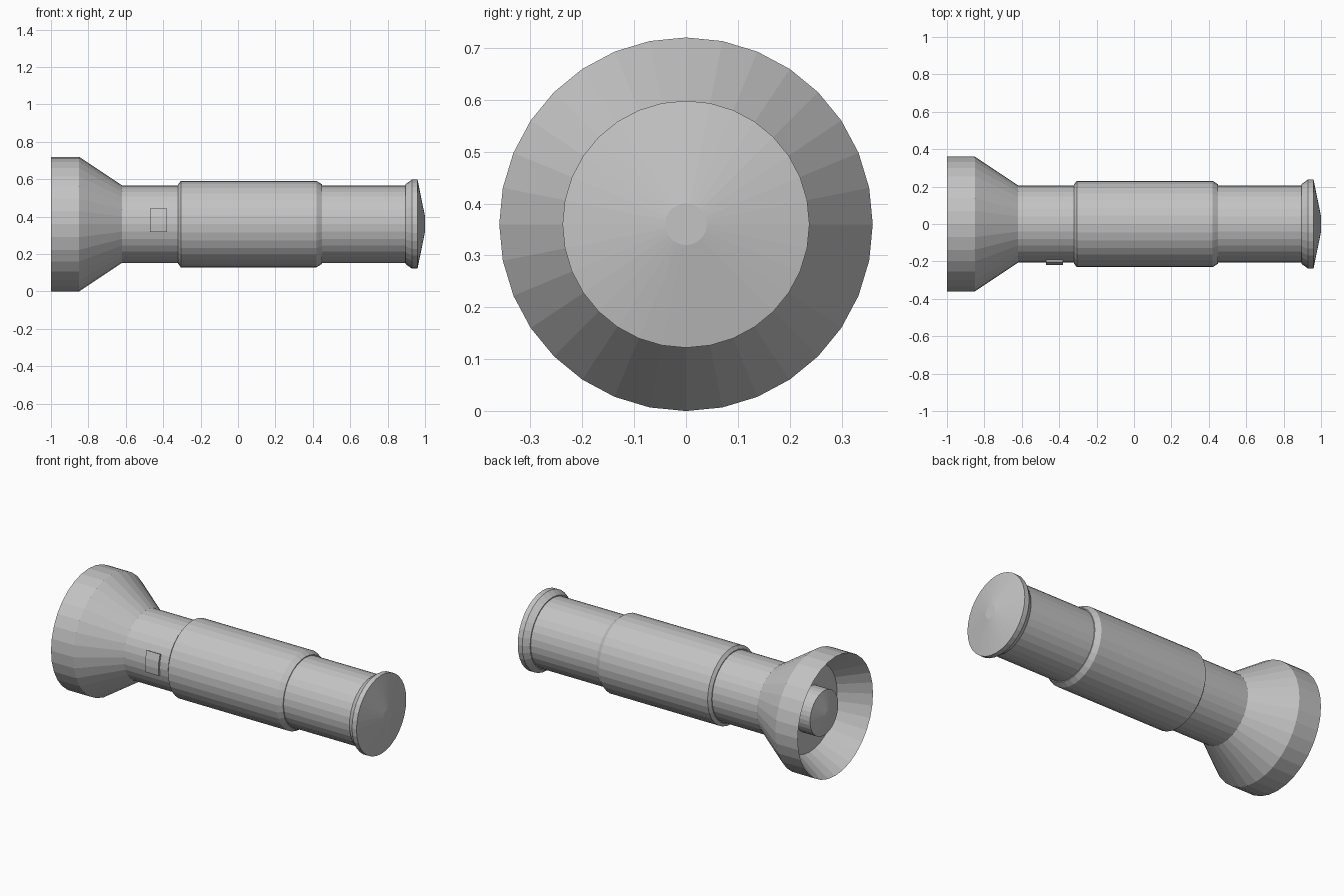
import bpy, bmesh, math

if "Cube" in bpy.data.objects:
    bpy.data.objects.remove(bpy.data.objects["Cube"])

N = 32          # sides of every round part
ZC = 0.36       # height of the long axis
grey = bpy.data.materials.new("plain grey")
grey.diffuse_color = (0.55, 0.55, 0.55, 1)
grey.use_nodes = True
grey.node_tree.nodes["Principled BSDF"].inputs["Base Color"].default_value = grey.diffuse_color


def finish(name, bm):
    bmesh.ops.recalc_face_normals(bm, faces=bm.faces)
    me = bpy.data.meshes.new(name)
    bm.to_mesh(me)
    bm.free()
    me.materials.append(grey)
    ob = bpy.data.objects.new(name, me)
    bpy.context.collection.objects.link(ob)
    return ob


def point(x, r, a):
    """Point at angle a from the front (-y) direction, turning upwards."""
    return (x, -r * math.cos(a), ZC + r * math.sin(a))


def lathe(name, profile):
    """Revolve (x, radius) points around the x axis and cap both ends."""
    bm = bmesh.new()
    rings = [[bm.verts.new(point(x, r, 2 * math.pi * i / N)) for i in range(N)]
             for x, r in profile]
    for a, b in zip(rings, rings[1:]):
        for i in range(N):
            j = (i + 1) % N
            bm.faces.new((a[i], a[j], b[j], b[i]))
    bm.faces.new(rings[0])
    bm.faces.new(rings[-1])
    return finish(name, bm)


# Head, neck and tube, starting at the reflector floor inside the head
lathe("head_and_tube", [(-0.83, 0.26), (-1.0, 0.36), (-0.85, 0.36),
                        (-0.62, 0.207), (0.90, 0.207)])

# Thicker grip sleeve with chamfered ends
lathe("grip_sleeve", [(-0.32, 0.212), (-0.306, 0.231),
                      (0.42, 0.231), (0.45, 0.212)])

# Flared tail cap with a shallow pointed end
lathe("tail_cap", [(0.895, 0.213), (0.93, 0.238), (0.96, 0.238), (1.0, 0.04)])

# Bulb standing on the reflector floor
lathe("bulb", [(-0.82, 0.135), (-0.925, 0.135), (-0.95, 0.022)])

# Switch: three raised facets on the front of the neck
bm = bmesh.new()
angles = [2 * math.pi * i / N for i in (-1, 0, 1, 2)]
rows = [[[bm.verts.new(point(x, r, a)) for a in angles] for x in (-0.47, -0.38)]
        for r in (0.200, 0.219)]
(il, ir), (ol, orr) = rows
for k in range(3):
    for p, q in ((ol, orr), (il, ir), (il, ol), (ir, orr)):
        bm.faces.new((p[k], p[k + 1], q[k + 1], q[k]))
for k in (0, 3):
    bm.faces.new((il[k], ir[k], orr[k], ol[k]))
finish("switch", bm)
